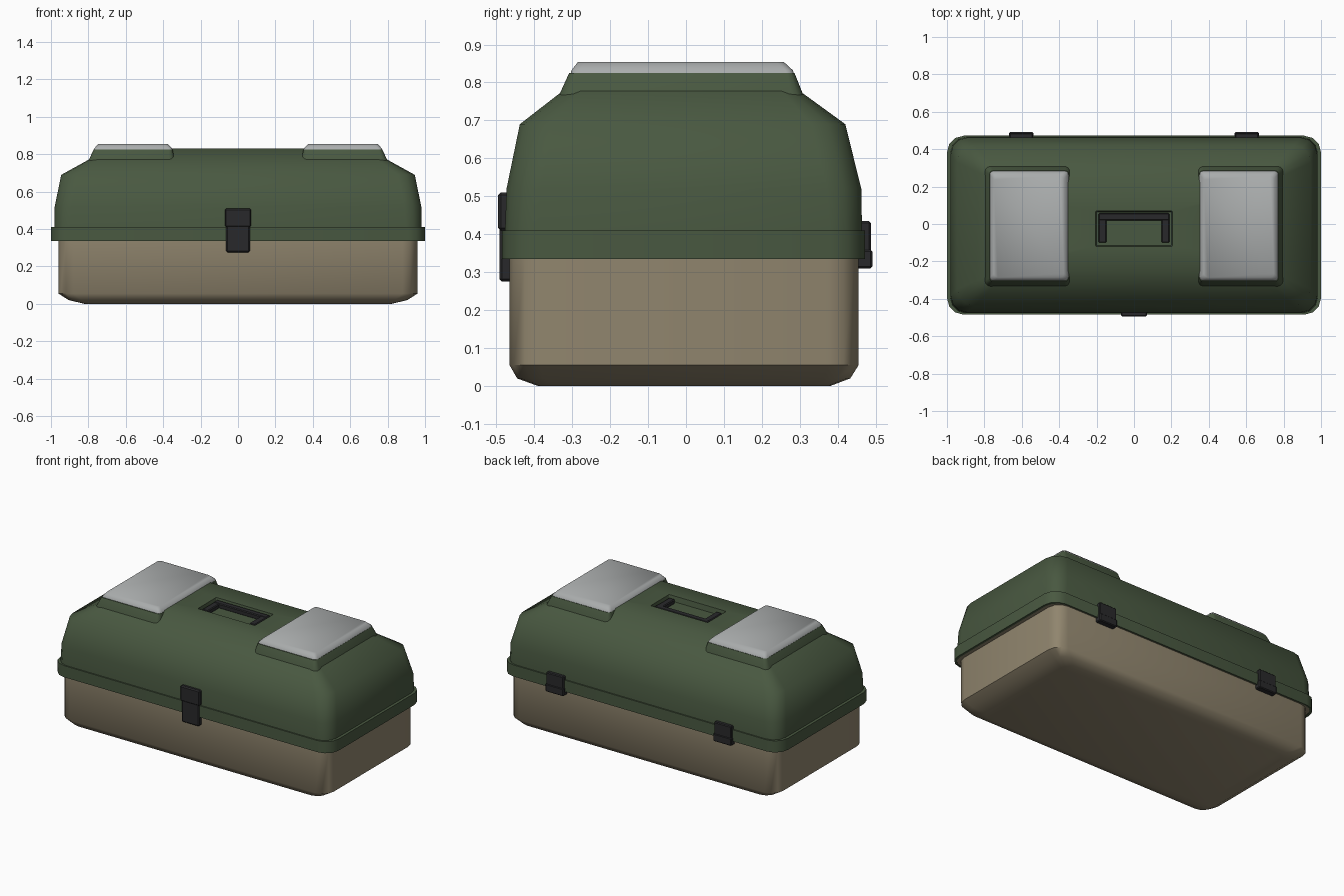
import bpy, bmesh, math
from mathutils import Vector

cube = bpy.data.objects.get("Cube")
if cube:
    bpy.data.objects.remove(cube, do_unlink=True)


def material(name, rgb):
    m = bpy.data.materials.new(name)
    m.use_nodes = True
    m.diffuse_color = (*rgb, 1)
    m.node_tree.nodes["Principled BSDF"].inputs["Base Color"].default_value = (*rgb, 1)
    return m


GREEN = material("olive green", (0.066, 0.098, 0.052))
TAN = material("tan", (0.28, 0.235, 0.155))
GREY = material("light grey", (0.40, 0.415, 0.415))
BLACK = material("charcoal", (0.022, 0.022, 0.024))


def finish(name, bm, mat, angle=50):
    bmesh.ops.recalc_face_normals(bm, faces=bm.faces)
    me = bpy.data.meshes.new(name)
    bm.to_mesh(me)
    bm.free()
    me.materials.append(mat)
    ob = bpy.data.objects.new(name, me)
    bpy.context.collection.objects.link(ob)
    bpy.ops.object.select_all(action="DESELECT")
    ob.select_set(True)
    bpy.context.view_layer.objects.active = ob
    bpy.ops.object.shade_smooth_by_angle(angle=math.radians(angle))
    return ob


def rounded_ring(bm, z, x0, x1, y0, y1, r, steps=3):
    """Ring of vertices around a rounded rectangle."""
    corners = [(x1 - r, y1 - r), (x0 + r, y1 - r), (x0 + r, y0 + r), (x1 - r, y0 + r)]
    ring = []
    for i, (cx, cy) in enumerate(corners):
        for k in range(steps + 1):
            a = math.pi / 2 * (i + k / steps)
            ring.append(bm.verts.new((cx + r * math.cos(a), cy + r * math.sin(a), z)))
    return ring


def loft(name, rings, mat, cap_start=True, cap_end=True, angle=50):
    """Skin a stack of rounded rectangles: z, x0, x1, y0, y1, radius."""
    bm = bmesh.new()
    loops = [rounded_ring(bm, *r) for r in rings]
    n = len(loops[0])
    for a, b in zip(loops, loops[1:]):
        for i in range(n):
            j = (i + 1) % n
            bm.faces.new((a[i], a[j], b[j], b[i]))
    if cap_start:
        bm.faces.new(loops[0][::-1])
    if cap_end:
        bm.faces.new(loops[-1])
    return finish(name, bm, mat, angle)


def box(name, lo, hi, mat, bevel=0.005):
    bm = bmesh.new()
    bmesh.ops.create_cube(bm, size=1)
    lo, hi = Vector(lo), Vector(hi)
    for v in bm.verts:
        v.co = (lo + hi) / 2 + v.co * (hi - lo)
    if bevel:
        bmesh.ops.bevel(bm, geom=bm.edges[:], offset=bevel, segments=1, affect="EDGES")
    return finish(name, bm, mat, 30)


# Lower tray with a lip tucked under the lid
loft("base_tray", [
    (0.0, -0.82, 0.82, -0.39, 0.38, 0.05),
    (0.02, -0.905, 0.905, -0.445, 0.433, 0.07),
    (0.055, -0.96, 0.96, -0.465, 0.455, 0.08),
    (0.338, -0.96, 0.96, -0.465, 0.455, 0.08),
    (0.338, -0.985, 0.985, -0.478, 0.463, 0.085),
    (0.36, -0.985, 0.985, -0.478, 0.463, 0.085),
], TAN)

# Lid: rim band, domed sides, flat top and sunken handle well
loft("lid", [
    (0.335, -0.985, 0.985, -0.478, 0.463, 0.085),
    (0.335, -1.0, 1.0, -0.485, 0.472, 0.09),
    (0.41, -1.0, 1.0, -0.485, 0.472, 0.09),
    (0.41, -0.982, 0.982, -0.477, 0.464, 0.085),
    (0.52, -0.98, 0.98, -0.473, 0.462, 0.09),
    (0.69, -0.945, 0.945, -0.438, 0.42, 0.09),
    (0.77, -0.80, 0.80, -0.335, 0.31, 0.05),
    (0.83, -0.75, 0.75, -0.25, 0.22, 0.03),
    (0.83, -0.205, 0.205, -0.12, 0.07, 0.006),
    (0.795, -0.20, 0.20, -0.115, 0.065, 0.006),
], GREEN, cap_start=False)

# Raised pads with grey covers at both ends of the lid
for side, s in (("left", 1), ("right", -1)):
    def span(z, a, b, y0, y1, r):
        return (z, min(s * a, s * b), max(s * a, s * b), y0, y1, r)
    loft(side + "_pad_frame", [
        span(0.755, 0.335, 0.80, -0.335, 0.31, 0.03),
        span(0.77, 0.338, 0.797, -0.333, 0.308, 0.03),
        span(0.825, 0.35, 0.772, -0.308, 0.286, 0.02),
    ], GREEN)
    loft(side + "_pad_cover", [
        span(0.822, 0.35, 0.772, -0.304, 0.284, 0.02),
        span(0.832, 0.353, 0.768, -0.302, 0.282, 0.02),
        span(0.854, 0.375, 0.748, -0.285, 0.258, 0.02),
    ], GREY, angle=55)

# Carry handle folded into its well
box("handle_grip", (-0.19, 0.018, 0.792), (0.19, 0.058, 0.824), BLACK)
for side, s in (("left", 1), ("right", -1)):
    x = sorted((s * 0.148, s * 0.19))
    box(side + "_handle_arm", (x[0], -0.10, 0.792), (x[1], 0.03, 0.822), BLACK)

# Front latch
box("latch_head", (-0.07, -0.495, 0.41), (0.07, -0.455, 0.51), BLACK, 0.007)
box("latch_tongue", (-0.063, -0.492, 0.275), (0.063, -0.45, 0.42), BLACK, 0.007)

# Back hinges: upper leaf and knuckle
for side, s in (("left", 1), ("right", -1)):
    c = s * 0.603
    box(side + "_hinge_leaf", (c - 0.062, 0.44, 0.34), (c + 0.062, 0.487, 0.435), BLACK)
    box(side + "_hinge_knuckle", (c - 0.065, 0.445, 0.31), (c + 0.065, 0.491, 0.36), BLACK)
